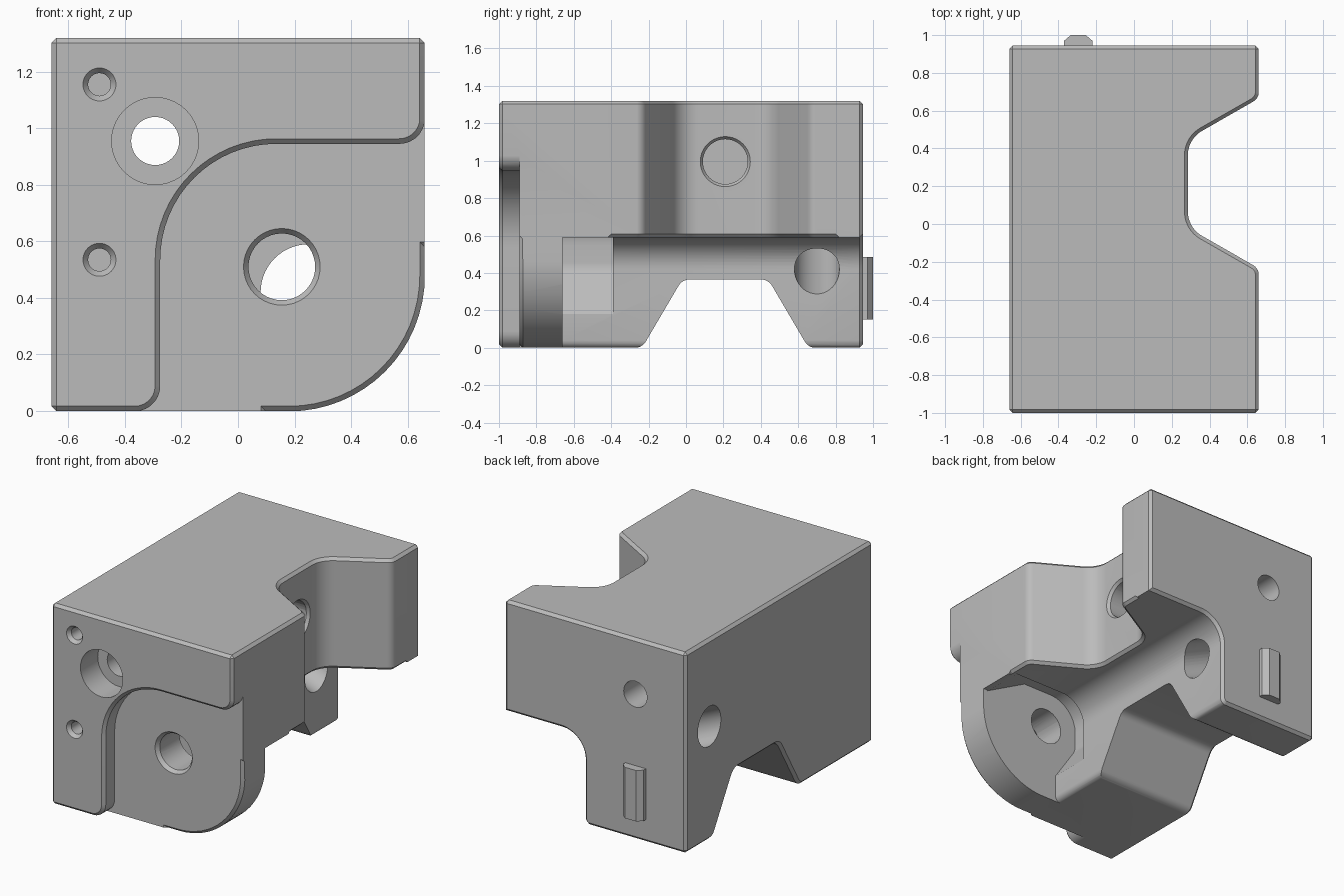
import bpy, bmesh, math
from mathutils import Vector, Matrix

if "Cube" in bpy.data.objects:
    bpy.data.objects.remove(bpy.data.objects["Cube"])

gray = bpy.data.materials.new("plain gray")
gray.diffuse_color = (0.5, 0.5, 0.5, 1)
gray.use_nodes = True
gray.node_tree.nodes["Principled BSDF"].inputs["Base Color"].default_value = gray.diffuse_color


def rounded(points, seg=16):
    """Polygon whose corners (a, b, radius) are replaced by arcs."""
    out = []
    for i, p in enumerate(points):
        c = Vector(p[:2])
        r = p[2] if len(p) > 2 else 0
        if not r:
            out.append(c)
            continue
        u = (Vector(points[i - 1][:2]) - c).normalized()
        v = (Vector(points[(i + 1) % len(points)][:2]) - c).normalized()
        half = u.angle(v) / 2
        centre = c + (u + v).normalized() * r / math.sin(half)
        start = c + u * r / math.tan(half) - centre
        end = c + v * r / math.tan(half) - centre
        sweep = start.angle_signed(end)
        n = max(4, round(seg * r / 0.2)) if r < 0.2 else seg
        for k in range(n + 1):
            t = -sweep * k / n
            out.append(centre + Vector((start.x * math.cos(t) - start.y * math.sin(t),
                                        start.x * math.sin(t) + start.y * math.cos(t))))
    return out


def grown(pts, d):
    """Offset a polygon outwards by d."""
    n = len(pts)
    area = sum(pts[i - 1].x * pts[i].y - pts[i].x * pts[i - 1].y for i in range(n))
    s = 1 if area > 0 else -1
    out = []
    for i in range(n):
        e1 = (pts[i] - pts[i - 1]).normalized()
        e2 = (pts[(i + 1) % n] - pts[i]).normalized()
        n1, n2 = Vector((e1.y, -e1.x)) * s, Vector((e2.y, -e2.x)) * s
        out.append(pts[i] + (n1 + n2) * d / max(0.4, 1 + n1.dot(n2)))
    return out


def finish(name, bm):
    bmesh.ops.recalc_face_normals(bm, faces=bm.faces)
    me = bpy.data.meshes.new(name)
    bm.to_mesh(me)
    bm.free()
    me.materials.append(gray)
    ob = bpy.data.objects.new(name, me)
    bpy.context.collection.objects.link(ob)
    return ob


def prism(name, points, axis, lo, hi, grow=0):
    """Extrude a rounded profile along one axis; the far end may be grown."""
    put = {'x': lambda a, b, d: (d, a, b), 'y': lambda a, b, d: (a, d, b),
           'z': lambda a, b, d: (a, b, d)}[axis]
    bm = bmesh.new()
    pts = rounded(points)
    far = grown(pts, grow) if grow else pts
    rings = [[bm.verts.new(put(p.x, p.y, d)) for p in ps] for ps, d in ((pts, lo), (far, hi))]
    bm.faces.new(rings[0])
    bm.faces.new(rings[1])
    for i in range(len(pts)):
        j = (i + 1) % len(pts)
        bm.faces.new((rings[0][i], rings[0][j], rings[1][j], rings[1][i]))
    return finish(name, bm)


def drill(name, start, end, r1, r2=None, seg=40):
    """Round cutter from start to end."""
    a, b = Vector(start), Vector(end)
    bm = bmesh.new()
    m = Matrix.Translation((a + b) / 2) @ (b - a).to_track_quat('Z', 'Y').to_matrix().to_4x4()
    bmesh.ops.create_cone(bm, cap_ends=True, segments=seg, radius1=r1,
                          radius2=r1 if r2 is None else r2, depth=(b - a).length, matrix=m)
    return finish(name, bm)


def cut(ob, cutter):
    mod = ob.modifiers.new("cut", 'BOOLEAN')
    mod.operation, mod.solver, mod.object = 'DIFFERENCE', 'EXACT', cutter
    bpy.context.view_layer.objects.active = ob
    bpy.ops.object.modifier_apply(modifier=mod.name)
    bpy.data.objects.remove(cutter)


# Main block with chamfered edges
W, C = 0.66, 0.018
body = prism("block", [(-W, 0), (W, 0), (W, 1.32), (-W, 1.32)], 'y', -1, 0.945)
bm = bmesh.new()
bm.from_mesh(body.data)
bmesh.ops.bevel(bm, geom=bm.edges[:], offset=C, segments=1, affect='EDGES')
bm.to_mesh(body.data)
bm.free()

# Front step beside the raised L-shaped face, with chamfered rim
step = [(-.5, -.1), (-.5, -.001), (-.275, -.001, .09), (-.275, .945, .41),
        (.661, .945, .09), (.661, 1.2), (.8, 1.2), (.8, -.1)]
cut(body, prism("step", step, 'y', -1.2, -.89))
cut(body, prism("step_rim", step, 'y', -1 + C, -1 - C, 2 * C))
# Large rounded lower corner of the front flange
corner = [(.1, -.1), (.1, -.001), (.661, -.001, .48), (.661, .58), (.8, .58), (.8, -.1)]
cut(body, prism("corner", corner, 'y', -1.2, -.6))
cut(body, prism("corner_rim", corner, 'y', -.89 + C, -.89 - C, 2 * C))
# Undercut behind the flange, leaving a leg with an inner fillet
undercut = [(-.1, -.1), (-.1, -.001), (.08, -.001, .04), (.08, .59, .17), (.8, .59), (.8, -.1)]
cut(body, prism("undercut", undercut, 'y', -.66, 1.2))
cut(body, prism("undercut_rim", undercut, 'y', .945 - C, .945 + C, 2 * C))
# Arch across the underside
arch = [(-.4, -.1), (-.4, -.001), (-.235, -.001, .07), (-.02, .365, .07),
        (.44, .365, .07), (.655, -.001, .07), (.8, -.001), (.8, -.1)]
cut(body, prism("arch", arch, 'x', -1, 1))
cut(body, prism("arch_rim", arch, 'x', -W + C, -W - C, 2 * C))
# Side notch with chamfered rims
notch = [(.8, -.4), (.661, -.4), (.661, -.235, .06), (.285, -.02, .15),
         (.285, .45, .15), (.661, .665, .06), (.661, .8), (.8, .8)]
cut(body, prism("notch", notch, 'z', .5, 1.6))
cut(body, prism("notch_top", notch, 'z', 1.32 - C, 1.32 + C, 2 * C))
cut(body, prism("notch_bottom", notch, 'z', .59 + C, .59 - C, 2 * C))

# Clearance pocket behind the flange
cut(body, prism("pocket", [(.64, .58), (.33, .745), (-.08, .745, .2), (-.08, .42, .12),
                           (.08, .18), (.64, .18)], 'y', -.661, -.39))
# Flange hole with chamfered mouth
cut(body, drill("flange_hole", (.155, -1.2, .51), (.155, -.6, .51), .118))
cut(body, drill("flange_mouth", (.155, -.90, .51), (.155, -.865, .51), .143, .117))
# Long hole with counterbore
cut(body, drill("long_hole", (-.293, -1.2, .955), (-.293, 1.2, .955), .085))
cut(body, drill("counterbore", (-.293, -1.2, .955), (-.293, -.82, .955), .154))
# Small blind holes with chamfered mouths
for z in (.535, 1.155):
    cut(body, drill("small_hole", (-.49, -1.2, z), (-.49, -.88, z), .04))
    cut(body, drill("small_mouth", (-.49, -1.01, z), (-.49, -.975, z), .066, .039))
# Blind hole in the notch floor
cut(body, drill("notch_hole", (.6, .21, .995), (-.1, .21, .995), .12))
cut(body, drill("notch_mouth", (.3, .21, .995), (.265, .21, .995), .145, .119))
# Slanted hole through the leg
cut(body, drill("slanted_hole", (.45, .70, .254), (-1, .70, .90), .12))

# Locating rib on the back
rib = prism("back_rib", [(-.37, .93), (-.37, .97), (-.335, 1), (-.255, 1),
                         (-.22, .97), (-.22, .93)], 'z', .15, .485)

for ob in (body, rib):
    bpy.ops.object.select_all(action='DESELECT')
    ob.select_set(True)
    bpy.context.view_layer.objects.active = ob
    bpy.ops.object.shade_smooth_by_angle(angle=math.radians(30))
